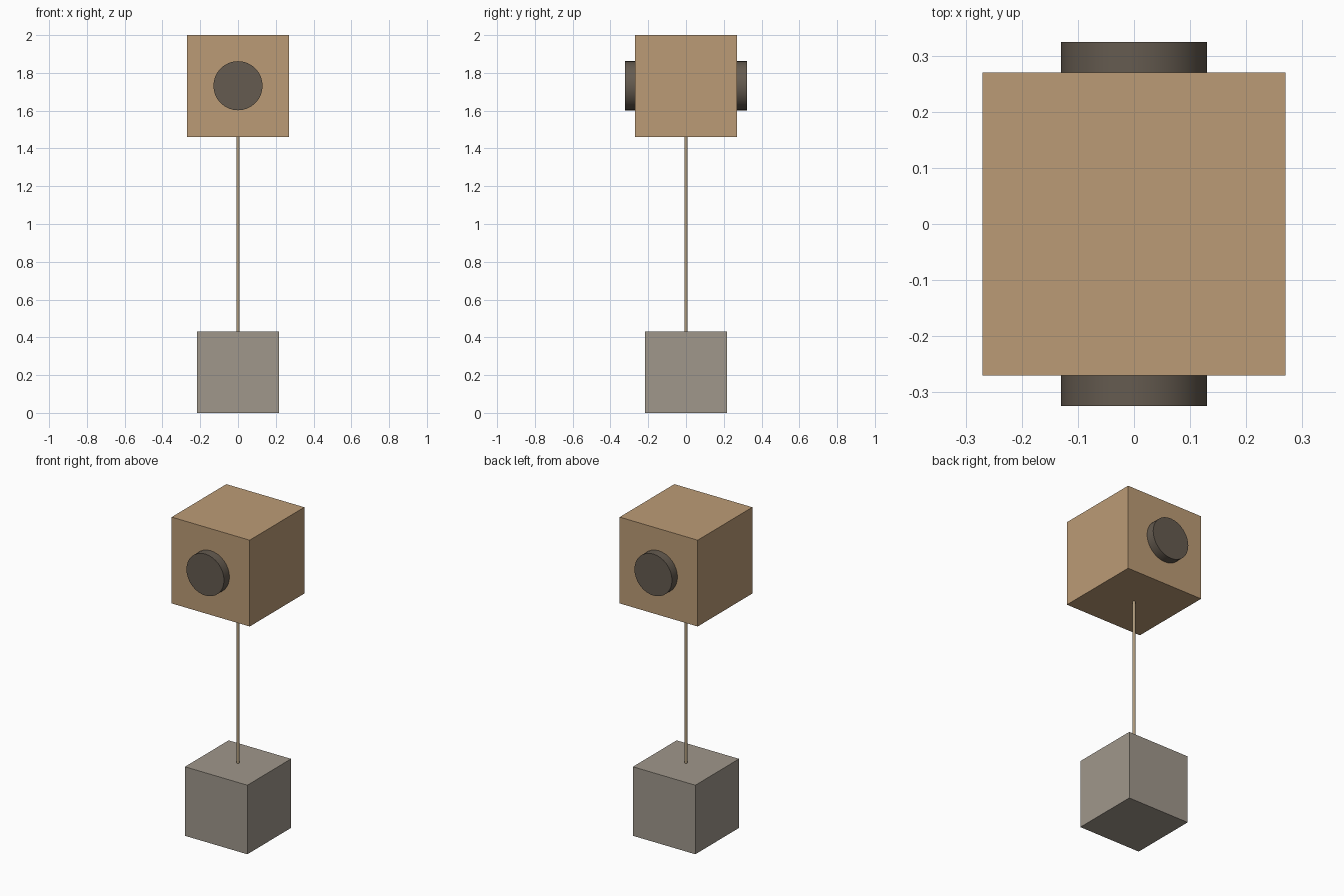
import bpy
from math import pi, radians

if "Cube" in bpy.data.objects:
    bpy.data.objects.remove(bpy.data.objects["Cube"])


def colour(obj, name, rgb):
    mat = bpy.data.materials.get(name) or bpy.data.materials.new(name)
    mat.diffuse_color = (*rgb, 1)
    mat.use_nodes = True
    mat.node_tree.nodes["Principled BSDF"].inputs["Base Color"].default_value = mat.diffuse_color
    obj.data.materials.append(mat)


def cube(name, size, z, mat, rgb):
    bpy.ops.mesh.primitive_cube_add(size=size, location=(0, 0, z + size / 2))
    obj = bpy.context.object
    obj.name = name
    colour(obj, mat, rgb)


def cylinder(name, radius, depth, loc, rot, sides, mat, rgb):
    bpy.ops.mesh.primitive_cylinder_add(vertices=sides, radius=radius, depth=depth,
                                        location=loc, rotation=rot)
    obj = bpy.context.object
    obj.name = name
    bpy.ops.object.shade_smooth_by_angle(angle=radians(35))
    colour(obj, mat, rgb)


BASE, HEAD = 0.432, 0.54
HEAD_Z = 2 - HEAD

# Heavy base block and wooden head block
cube("base_block", BASE, 0, "stone", (0.35, 0.31, 0.26))
cube("head_block", HEAD, HEAD_Z, "wood", (0.50, 0.33, 0.18))

# Thin post joining the blocks
cylinder("post", 0.009, HEAD_Z - BASE + 0.02, (0, 0, (HEAD_Z + BASE) / 2), (0, 0, 0),
         16, "post_wood", (0.42, 0.32, 0.20))

# Round dark discs on the front and back of the head
for name, side in (("front_disc", -1), ("back_disc", 1)):
    cylinder(name, 0.13, 0.055, (0, side * (HEAD / 2 + 0.0265), 1.732), (pi / 2, 0, 0),
             32, "dark_disc", (0.13, 0.105, 0.08))
